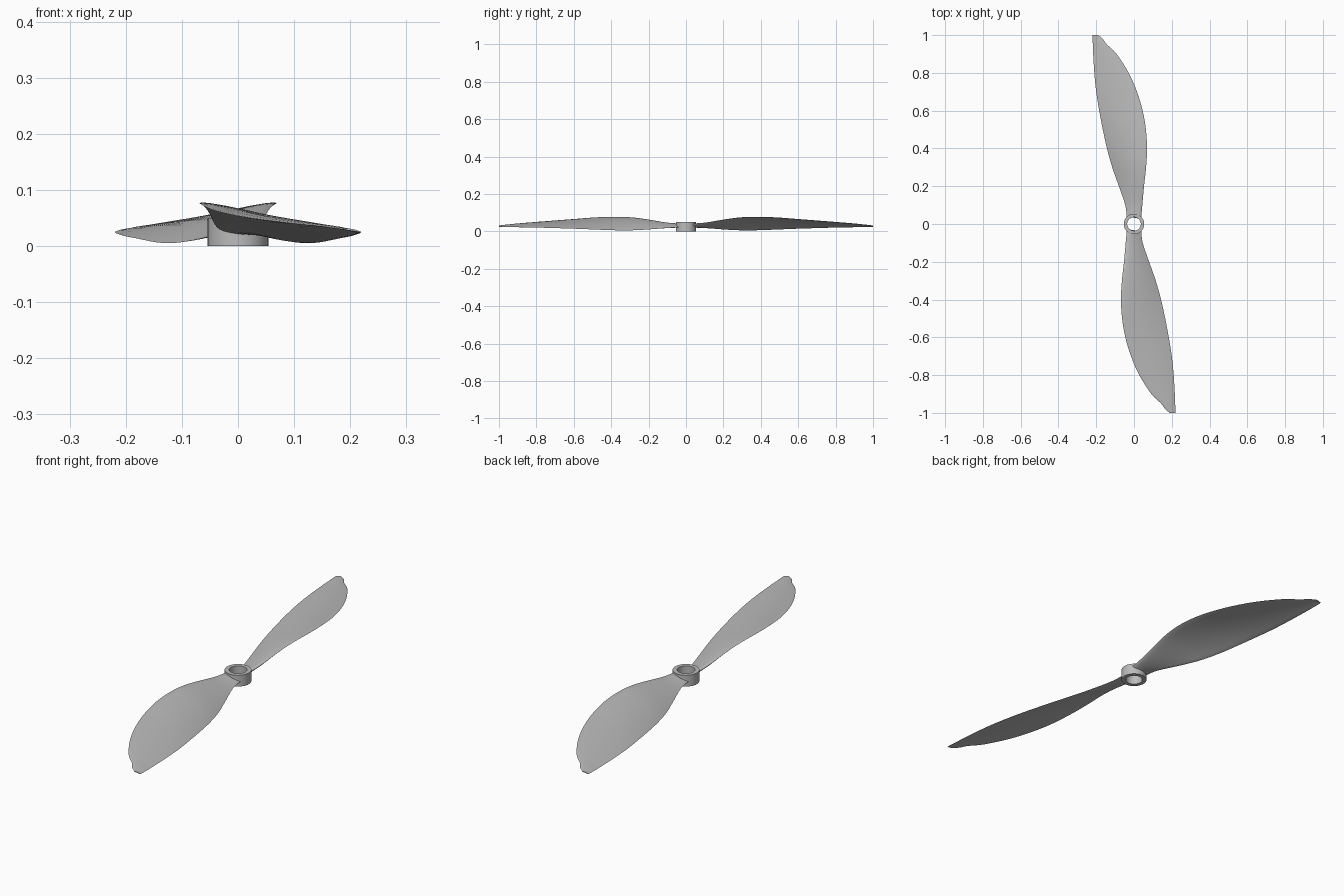
import bpy, bmesh, math
from mathutils import Matrix

cube = bpy.data.objects.get("Cube")
if cube:
    bpy.data.objects.remove(cube, do_unlink=True)

grey = bpy.data.materials.new("light_grey")
grey.use_nodes = True
grey.diffuse_color = (0.5, 0.5, 0.5, 1)
grey.node_tree.nodes["Principled BSDF"].inputs["Base Color"].default_value = (0.5, 0.5, 0.5, 1)


def finish(name, bm, angle):
    bmesh.ops.recalc_face_normals(bm, faces=bm.faces)
    mesh = bpy.data.meshes.new(name)
    bm.to_mesh(mesh)
    bm.free()
    mesh.materials.append(grey)
    obj = bpy.data.objects.new(name, mesh)
    bpy.context.collection.objects.link(obj)
    bpy.ops.object.select_all(action='DESELECT')
    obj.select_set(True)
    bpy.context.view_layer.objects.active = obj
    bpy.ops.object.shade_smooth_by_angle(angle=math.radians(angle))
    return obj


def skin(bm, rings, close_rings=False):
    """Bridge equal closed rings of points with quads."""
    rows = [[bm.verts.new(p) for p in ring] for ring in rings]
    n = len(rows[0])
    pairs = list(zip(rows, rows[1:]))
    if close_rings:
        pairs.append((rows[-1], rows[0]))
    for a, b in pairs:
        for i in range(n):
            j = (i + 1) % n
            bm.faces.new((a[i], a[j], b[j], b[i]))
    return rows


def smooth_stations(rows, steps):
    """Catmull-Rom interpolation through the station rows."""
    out = []
    for k in range(len(rows) - 1):
        p0, p1, p2 = rows[max(k - 1, 0)], rows[k], rows[k + 1]
        p3 = rows[min(k + 2, len(rows) - 1)]
        for s in range(steps):
            t = s / steps
            out.append([b + 0.5 * t * (c - a + t * (2*a - 5*b + 4*c - d + t * (3*(b - c) + d - a)))
                        for a, b, c, d in zip(p0, p1, p2, p3)])
    return out + [rows[-1]]


# Hub: a plain ring around the shaft hole
OUTER, INNER, TOP = 0.054, 0.036, 0.05
profile = [(INNER, 0), (OUTER, 0), (OUTER, TOP), (INNER, TOP)]
bm = bmesh.new()
SEG = 48
skin(bm, [[(r * math.cos(a), r * math.sin(a), z) for r, z in profile]
          for a in (2 * math.pi * i / SEG for i in range(SEG))], close_rings=True)
finish("hub", bm, 30)

# Blade stations: distance, high edge x, z, low edge x, z, thickness
stations = [
    (0.03, -0.038, 0.037, 0.038, 0.021, 0.018),
    (0.10, -0.044, 0.044, 0.046, 0.018, 0.014),
    (0.20, -0.053, 0.062, 0.080, 0.010, 0.011),
    (0.30, -0.064, 0.075, 0.115, 0.005, 0.010),
    (0.40, -0.069, 0.077, 0.143, 0.006, 0.009),
    (0.50, -0.063, 0.073, 0.165, 0.010, 0.008),
    (0.60, -0.046, 0.065, 0.184, 0.014, 0.007),
    (0.70, -0.016, 0.057, 0.200, 0.017, 0.006),
    (0.80, 0.028, 0.049, 0.210, 0.020, 0.005),
    (0.90, 0.092, 0.041, 0.216, 0.022, 0.004),
    (0.95, 0.143, 0.036, 0.218, 0.023, 0.004),
    (0.98, 0.165, 0.033, 0.219, 0.024, 0.003),
    (1.00, 0.190, 0.030, 0.219, 0.025, 0.003),
]


def section(row, is_root):
    """Cambered airfoil ring, rounded on the high edge and thin on the low edge."""
    dist, x0, z0, x1, z1, thick = row
    count = 10
    chord = math.hypot(x1 - x0, z1 - z0)
    nx, nz = (z0 - z1) / chord, (x1 - x0) / chord
    points = []
    for i in range(2 * count):
        side = 1 if i <= count else -1
        u = i / count if i <= count else 2 - i / count
        t = (1 - math.cos(math.pi * u)) / 2
        half = thick * 1.3 * math.sqrt(t) * (1 - t) + 0.0006 * t
        lift = 0.16 * chord * t * (1 - t) * min(1, dist * 3)
        off = lift + side * half
        x = x0 + t * (x1 - x0) + nx * off
        z = z0 + t * (z1 - z0) + nz * off
        # The root follows the hub wall so that the shaft hole stays open
        y = -math.sqrt(max(0.045 ** 2 - x * x, 0.0001)) if is_root else -dist
        points.append((x, y, z))
    return points


rows = smooth_stations(stations, 4)
for name, turn in (("front_blade", 0), ("back_blade", math.pi)):
    bm = bmesh.new()
    rings = skin(bm, [section(r, k == 0) for k, r in enumerate(rows)
                      if k == 0 or r[0] > 0.05])
    bm.faces.new(rings[0])
    bm.faces.new(rings[-1])
    bmesh.ops.transform(bm, matrix=Matrix.Rotation(turn, 4, 'Z'), verts=bm.verts)
    finish(name, bm, 40)
